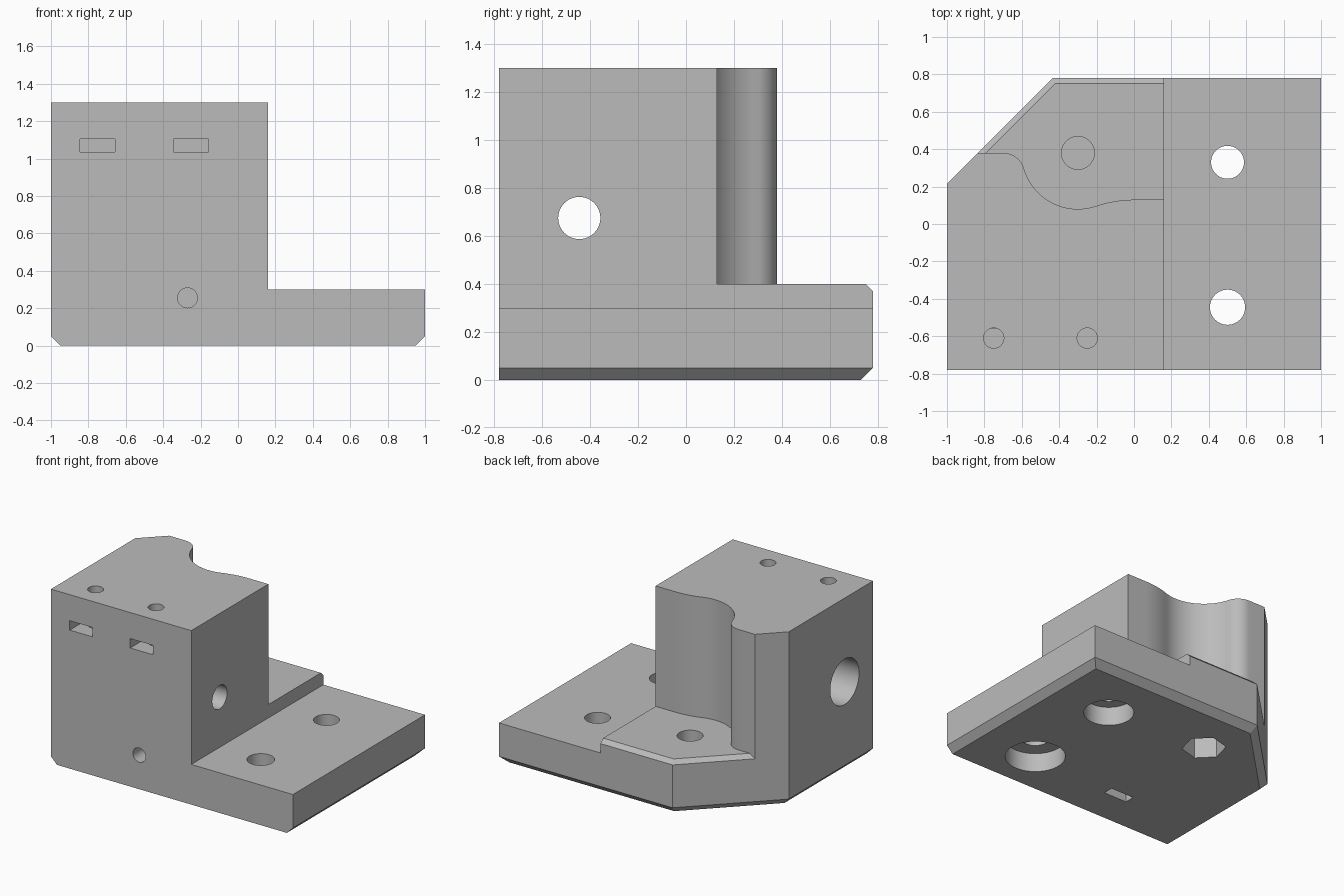
import bpy, bmesh, math
from mathutils import Matrix, Vector

if "Cube" in bpy.data.objects:
    bpy.data.objects.remove(bpy.data.objects["Cube"], do_unlink=True)

grey = bpy.data.materials.new("plain_grey")
grey.use_nodes = True
COLOUR = (0.5, 0.5, 0.5, 1)
grey.diffuse_color = COLOUR
grey.node_tree.nodes["Principled BSDF"].inputs["Base Color"].default_value = COLOUR


def add_object(name, bm):
    bmesh.ops.recalc_face_normals(bm, faces=bm.faces)
    mesh = bpy.data.meshes.new(name)
    bm.to_mesh(mesh)
    bm.free()
    mesh.materials.append(grey)
    obj = bpy.data.objects.new(name, mesh)
    bpy.context.collection.objects.link(obj)
    return obj


def loft(name, layers):
    """Solid through stacked outlines, each given as (height, points)."""
    bm = bmesh.new()
    rings = [[bm.verts.new((x, y, z)) for x, y in pts] for z, pts in layers]
    for low, high in zip(rings, rings[1:]):
        for i in range(len(low)):
            j = (i + 1) % len(low)
            bm.faces.new((low[i], low[j], high[j], high[i]))
    bm.faces.new(rings[0][::-1])
    bm.faces.new(rings[-1])
    return add_object(name, bm)


def rod(name, start, end, radius, sides=48, turn=0):
    start, end = Vector(start), Vector(end)
    axis = end - start
    place = (Matrix.Translation((start + end) / 2)
             @ axis.to_track_quat('Z', 'Y').to_matrix().to_4x4()
             @ Matrix.Rotation(turn, 4, 'Z'))
    bm = bmesh.new()
    bmesh.ops.create_cone(bm, cap_ends=True, segments=sides, radius1=radius,
                          radius2=radius, depth=axis.length, matrix=place)
    return add_object(name, bm)


def box(name, low, high):
    low, high = Vector(low), Vector(high)
    bm = bmesh.new()
    bmesh.ops.create_cube(bm, size=1, matrix=Matrix.Translation((low + high) / 2)
                          @ Matrix.Diagonal((*(high - low), 1)))
    return add_object(name, bm)


def combine(body, tool, operation):
    mod = body.modifiers.new(tool.name, 'BOOLEAN')
    mod.operation, mod.solver, mod.object = operation, 'EXACT', tool
    tool.hide_render = True
    bpy.context.view_layer.objects.active = body
    bpy.ops.object.modifier_apply(modifier=mod.name)
    bpy.data.objects.remove(tool, do_unlink=True)


FRONT, BACK, STEP_X, CUT = -0.78, 0.78, 0.16, 1.215


def outline(right, left=-1, inset=0):
    """Footprint with its back corner cut at 45 degrees."""
    back, cut = BACK - inset, CUT - inset * math.sqrt(2)
    return [(left, FRONT), (right, FRONT), (right, back),
            (back - cut, back), (left, left + cut)]


def arc(cx, cy, r, a0, a1, n):
    return [(cx + r * math.cos(a0 + (a1 - a0) * i / n),
             cy + r * math.sin(a0 + (a1 - a0) * i / n)) for i in range(n + 1)]


# Base plate, chamfered underneath on all sides but the front
body = loft("bracket_body", [(0, outline(0.95, -0.95, 0.05)),
                             (0.05, outline(1)), (0.3, outline(1))])

# Raised step with a chamfered back edge
step = loft("step", [(0.1, outline(STEP_X)), (0.37, outline(STEP_X)),
                     (0.4, outline(STEP_X, inset=0.03))])

# Tower with a hollow scooped around the nut hole, blended by tangent arcs
wide, tight, hollow = 0.625, 0.117, 0.3
tilt_wide = math.atan2(0.25 + wide, -0.3)
tilt_tight = math.atan2(tight, 0.4)
scoop = arc(0, 0.13 - wide, wide, math.pi / 2, tilt_wide, 8)
scoop += arc(-0.3, 0.38, hollow, tilt_wide - math.pi, -math.pi + tilt_tight, 24)[1:]
scoop += arc(-0.7, 0.38 - tight, tight, tilt_tight, math.pi / 2, 12)[1:]
tower = loft("tower", [(z, [(-1, FRONT), (STEP_X, FRONT), (STEP_X, 0.13)] + scoop
                        + [(0.38 - CUT, 0.38), (-1, CUT - 1)]) for z in (0.1, 1.3)])
combine(body, step, 'UNION')
combine(body, tower, 'UNION')

cutters = []

# Counterbored mounting holes in the plate
for y, r, bore in ((0.33, 0.088, 0.17), (-0.445, 0.094, 0.204)):
    cutters += [rod("mount_hole", (0.5, y, -0.1), (0.5, y, 0.5), r),
                rod("mount_counterbore", (0.5, y, -0.1), (0.5, y, 0.14), bore)]

# Hex nut pocket below and screw hole above, with a thin web between
cutters += [rod("hex_pocket", (-0.3, 0.38, -0.1), (-0.3, 0.38, 0.2), 0.15, 6, math.radians(45)),
            rod("step_hole", (-0.3, 0.38, 0.21), (-0.3, 0.38, 0.6), 0.088)]

# Cross hole with a wide bore on the cut side
cutters += [rod("cross_hole", (-1.2, -0.445, 0.675), (0.4, -0.445, 0.675), 0.088),
            rod("cross_bore", (-1.2, -0.445, 0.675), (-0.4, -0.445, 0.675), 0.17)]

# Top screw holes with nut slots opening at the front
for x in (-0.75, -0.25):
    cutters += [rod("top_hole", (x, -0.61, 0.8), (x, -0.61, 1.5), 0.054),
                box("nut_slot", (x - 0.095, -1, 1.035), (x + 0.093, -0.51, 1.105))]

# Front screw hole with a nut slot opening underneath
cutters += [rod("front_hole", (-0.27, -1, 0.255), (-0.27, -0.3, 0.255), 0.053),
            box("lower_nut_slot", (-0.365, -0.52, -0.1), (-0.175, -0.445, 0.35))]

for cutter in cutters:
    combine(body, cutter, 'DIFFERENCE')

# Merge flat neighbours and smooth only the curved walls
bm = bmesh.new()
bm.from_mesh(body.data)
bmesh.ops.remove_doubles(bm, verts=bm.verts, dist=0.0001)
bmesh.ops.dissolve_limit(bm, angle_limit=math.radians(0.5), verts=bm.verts, edges=bm.edges)
bm.to_mesh(body.data)
bm.free()
for obj in bpy.context.selected_objects:
    obj.select_set(False)
body.select_set(True)
bpy.context.view_layer.objects.active = body
bpy.ops.object.shade_smooth_by_angle(angle=math.radians(30))
